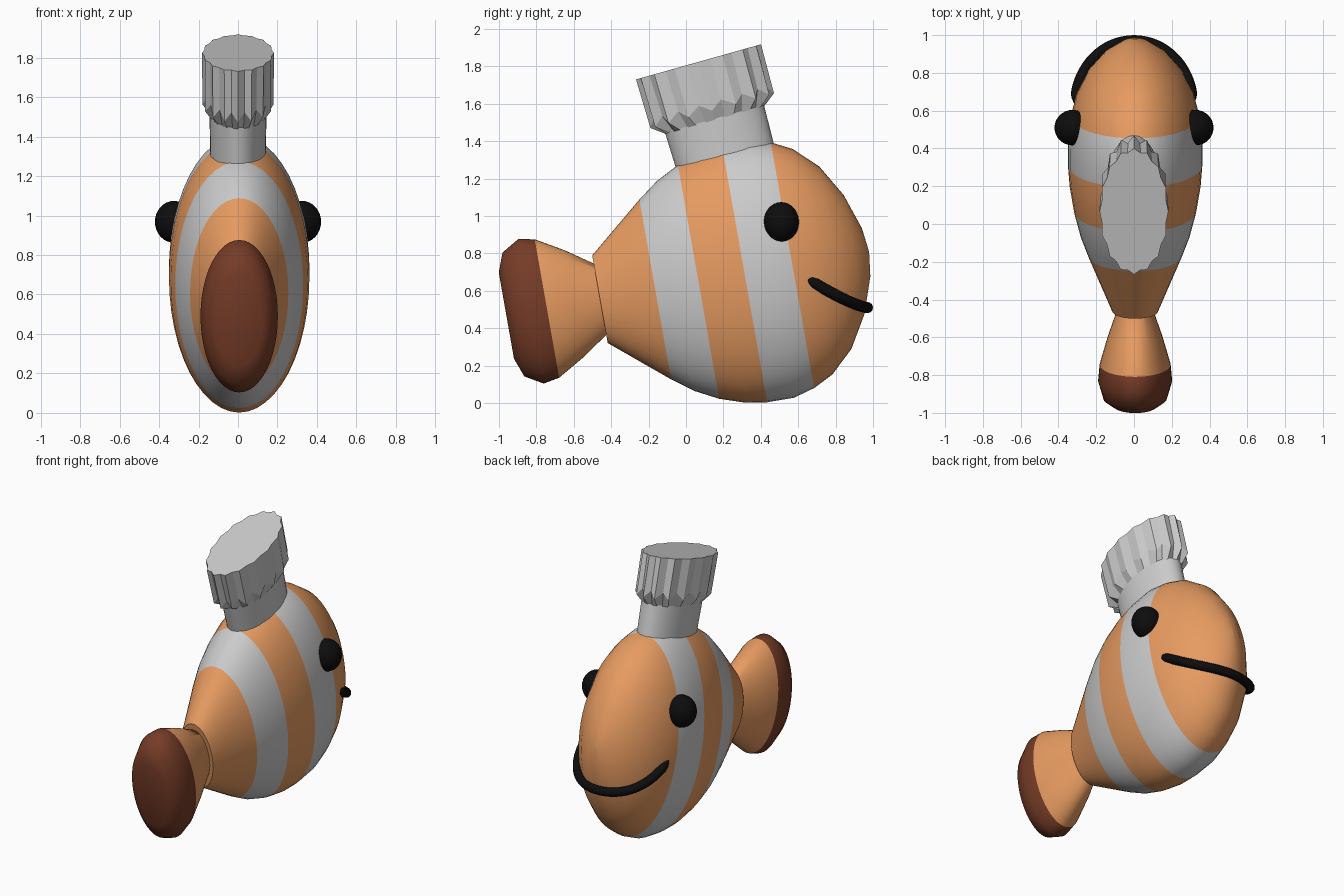
import bpy, bmesh
from math import sin, cos, pi, radians
from mathutils import Matrix

if "Cube" in bpy.data.objects:
    bpy.data.objects.remove(bpy.data.objects["Cube"])


def material(name, rgb):
    m = bpy.data.materials.new(name)
    m.diffuse_color = (*rgb, 1)
    m.use_nodes = True
    m.node_tree.nodes["Principled BSDF"].inputs["Base Color"].default_value = m.diffuse_color
    return m


ORANGE = material("orange", (0.80, 0.33, 0.12))
GREY = material("stripe_grey", (0.55, 0.55, 0.55))
BROWN = material("brown", (0.18, 0.045, 0.02))
BLACK = material("black", (0.004, 0.004, 0.004))


def finish(name, bm, matrix, mats=(), smooth=None):
    bmesh.ops.recalc_face_normals(bm, faces=bm.faces)
    me = bpy.data.meshes.new(name)
    bm.to_mesh(me)
    bm.free()
    me.transform(matrix)
    for m in mats:
        me.materials.append(m)
    ob = bpy.data.objects.new(name, me)
    bpy.context.collection.objects.link(ob)
    if smooth:
        bpy.ops.object.select_all(action='DESELECT')
        ob.select_set(True)
        bpy.context.view_layer.objects.active = ob
        bpy.ops.object.shade_smooth_by_angle(angle=radians(smooth))
    return ob


def loft(rings, band_mats=None):
    """Skin a list of point rings, with a flat cap on both ends."""
    bm = bmesh.new()
    vs = [[bm.verts.new(p) for p in ring] for ring in rings]
    n = len(vs[0])
    for k, (a, b) in enumerate(zip(vs, vs[1:])):
        for i in range(n):
            j = (i + 1) % n
            f = bm.faces.new((a[i], a[j], b[j], b[i]))
            f.material_index = band_mats[k] if band_mats else 0
    for ring, k in ((vs[0], 0), (vs[-1], -1)):
        f = bm.faces.new(ring)
        f.material_index = band_mats[k] if band_mats else 0
    return bm


def oval_rings(profile, squash, n=48):
    """Oval cross-sections along y from (position, radius) pairs."""
    return [[(squash * r * cos(2 * pi * i / n), s, r * sin(2 * pi * i / n))
             for i in range(n)] for s, r in profile]


# Body and tail share an axis tilted 10 degrees
fish = Matrix.Translation((0.006, -0.46, 0.555)) @ Matrix.Rotation(radians(10), 4, 'X')

# Striped body
profile = [(0, .238), (.30, .488), (.41, .570), (.535, .635), (.67, .680),
           (.785, .698), (.93, .699), (1.045, .667), (1.154, .612),
           (1.278, .495), (1.38, .322), (1.445, .13), (1.46, .01)]
stripes = [0, 1, 1, 0, 0, 1, 1, 0, 0, 0, 0, 0]
finish("body", loft(oval_rings(profile, 0.51), stripes), fish, (ORANGE, GREY), 40)

# Tail with dark end
profile = [(-.508, .234), (-.47, .336), (-.375, .392), (-.288, .376),
           (-.14, .29), (.02, .18)]
finish("tail", loft(oval_rings(profile, 0.5), [1, 1, 1, 0, 0]), fish, (ORANGE, BROWN), 60)

# Hat, tilted backwards
hat = Matrix.Translation((0, 0.155, 1.51)) @ Matrix.Rotation(radians(15.7), 4, 'X')
n = 32


def hat_ring(outer, inner):
    """Ring alternating between two (height, radius) pairs to make pleats."""
    ring = []
    for i in range(n):
        h, r = (outer, inner)[i % 2]
        ring.append((0.525 * r * cos(2 * pi * i / n), r * sin(2 * pi * i / n), h))
    return ring


band = [hat_ring((h, r), (h, r)) for h, r in ((-.26, .268), (.02, .275))]
finish("hat_band", loft(band), hat, smooth=30)
puff = [hat_ring((0, .27), (0, .27)),
        hat_ring((.055, .343), (.10, .318)),
        hat_ring((.326, .347), (.326, .328))]
finish("hat_puff", loft(puff), hat)

# Eyes
for side, name in ((-1, "left_eye"), (1, "right_eye")):
    bm = bmesh.new()
    bmesh.ops.create_uvsphere(bm, u_segments=32, v_segments=16, radius=1)
    place = Matrix.Translation((side * 0.325, 0.51, 0.968)) @ Matrix.Diagonal((.096, .094, .106, 1))
    finish(name, bm, place, (BLACK,), 60)

# Smile: a bevelled curve wrapped around the front of the body
cu = bpy.data.curves.new("mouth", 'CURVE')
cu.dimensions = '3D'
cu.bevel_depth = 0.03
cu.bevel_resolution = 4
cu.use_fill_caps = True
sp = cu.splines.new('POLY')
count = 41
sp.points.add(count - 1)
for i, p in enumerate(sp.points):
    t = -1 + 2 * i / (count - 1)
    a = t * pi / 2
    p.co = (0.308 * sin(a), 0.64 + 0.33 * cos(a), 0.51 + 0.16 * (1 - cos(a)) ** 1.3, 1)
    end = min(i, count - 1 - i)
    p.radius = (0.35, 0.8, 1)[min(end, 2)]
mouth = bpy.data.objects.new("mouth", cu)
bpy.context.collection.objects.link(mouth)
cu.materials.append(BLACK)
bpy.ops.object.select_all(action='DESELECT')
mouth.select_set(True)
bpy.context.view_layer.objects.active = mouth
bpy.ops.object.convert(target='MESH')
bpy.ops.object.shade_smooth_by_angle(angle=radians(50))
